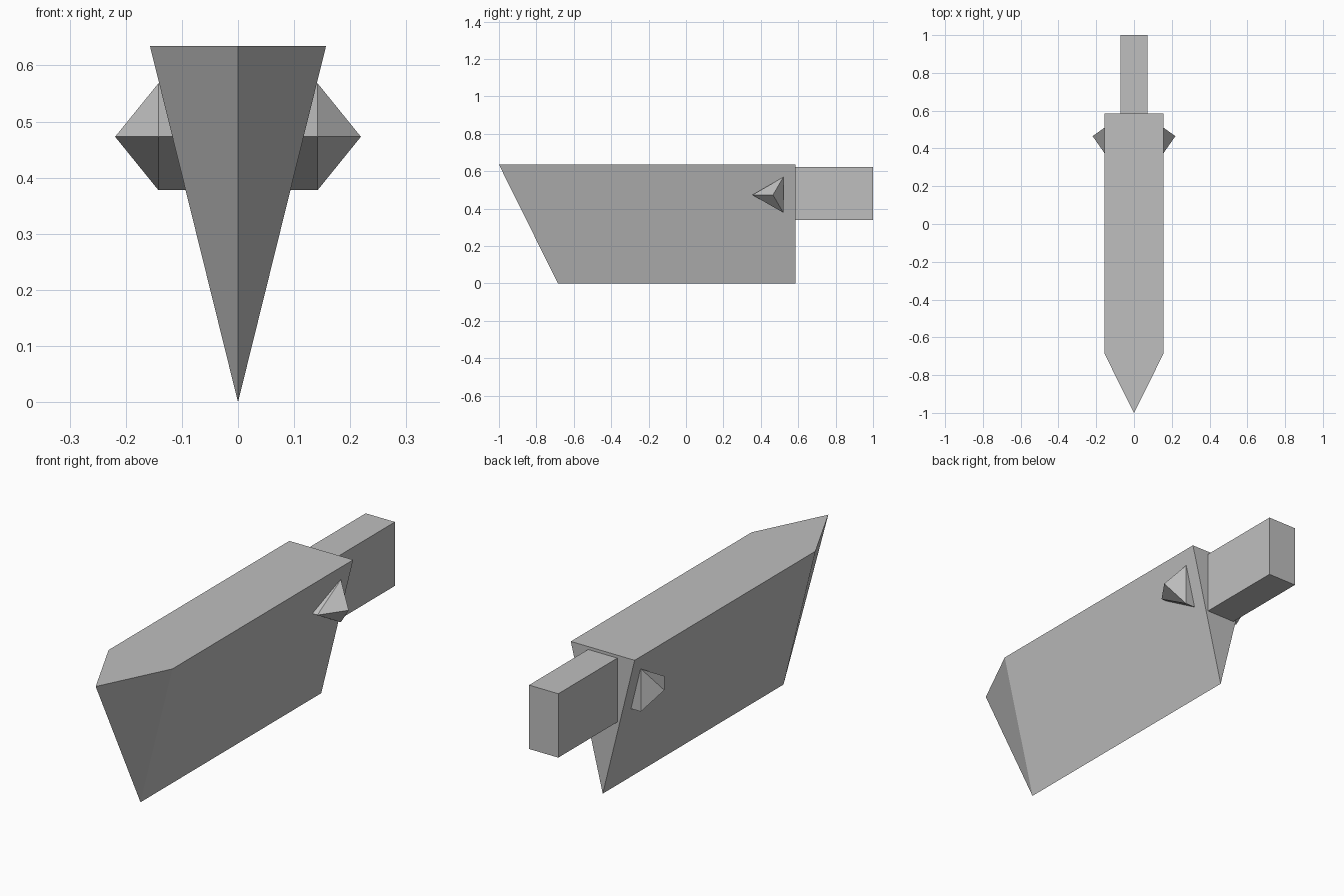
import bpy
import bmesh
from mathutils import Vector

default_cube = bpy.data.objects.get("Cube")
if default_cube:
    bpy.data.objects.remove(default_cube, do_unlink=True)

# Single flat grey
GREY = (0.52, 0.52, 0.52, 1.0)
grey = bpy.data.materials.new("plain grey")
grey.use_nodes = True
grey.diffuse_color = GREY
grey.node_tree.nodes["Principled BSDF"].inputs["Base Color"].default_value = GREY


def hull_part(name, points):
    """Convex flat-sided solid spanning the given corners."""
    bm = bmesh.new()
    for p in points:
        bm.verts.new(p)
    bmesh.ops.convex_hull(bm, input=bm.verts)
    bmesh.ops.dissolve_limit(bm, angle_limit=0.01, verts=bm.verts, edges=bm.edges)
    bmesh.ops.recalc_face_normals(bm, faces=bm.faces)
    mesh = bpy.data.meshes.new(name)
    bm.to_mesh(mesh)
    bm.free()
    mesh.materials.append(grey)
    obj = bpy.data.objects.new(name, mesh)
    bpy.context.collection.objects.link(obj)
    return obj


# Wedge blade with a pointed front
TOP, HALF, FRONT, BACK = 0.635, 0.157, -0.685, 0.585
blade = [(0, -1, TOP)]
for y in (FRONT, BACK):
    blade += [(-HALF, y, TOP), (HALF, y, TOP), (0, y, 0)]
hull_part("blade", blade)

# Rectangular handle
hull_part("handle", [(x, y, z) for x in (-0.072, 0.072)
                     for y in (BACK, 1) for z in (0.338, 0.622)])

# Triangular cross bar ending in a pyramid spike on each side
profile = [(0.355, 0.473), (0.52, 0.568), (0.52, 0.378)]
centre = sum((Vector(p) for p in profile), Vector((0, 0))) / len(profile)
guard = []
for side in (-1, 1):
    guard += [(side * 0.142, y, z) for y, z in profile]
    guard.append((side * 0.219, centre.x, centre.y))
hull_part("cross_guard", guard)
